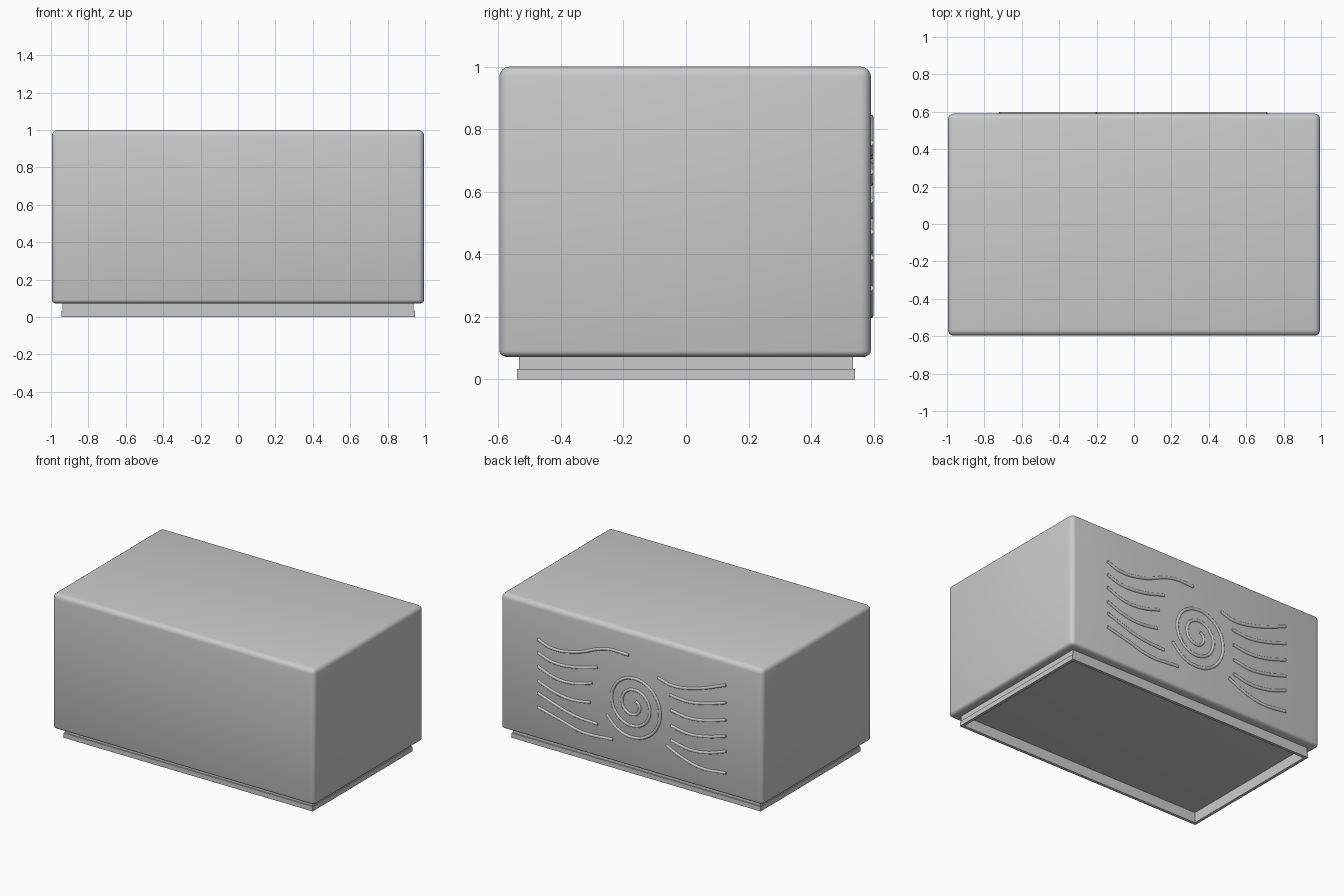
import bpy, bmesh, math
from mathutils import Matrix, Vector

if "Cube" in bpy.data.objects:
    bpy.data.objects.remove(bpy.data.objects["Cube"])


def finish(name, bm, smooth=None):
    me = bpy.data.meshes.new(name)
    bmesh.ops.recalc_face_normals(bm, faces=bm.faces)
    bm.to_mesh(me)
    bm.free()
    ob = bpy.data.objects.new(name, me)
    bpy.context.collection.objects.link(ob)
    if smooth:
        bpy.ops.object.select_all(action='DESELECT')
        ob.select_set(True)
        bpy.context.view_layer.objects.active = ob
        bpy.ops.object.shade_smooth_by_angle(angle=math.radians(smooth))
    return ob


# Main casing: rounded box
bm = bmesh.new()
bmesh.ops.create_cube(bm, size=1, matrix=Matrix.Translation((0, -0.003, 0.5355))
                      @ Matrix.Diagonal((1.99, 1.188, 0.929, 1)))
bmesh.ops.bevel(bm, geom=bm.edges[:], offset=0.032, segments=4, profile=0.5,
                affect='EDGES')
# tighten the rounding along the bottom edge
for v in bm.verts:
    if v.co.z < 0.11:
        v.co.z = 0.071 + (v.co.z - 0.071) * 0.6
finish("casing", bm, 40)

# Base: hollow stepped skirt, a closed section swept round a rectangle
section = [(0.0, 0.0), (0.0, 0.033), (-0.006, 0.033), (-0.006, 0.075),
           (-0.02, 0.075), (-0.02, 0.0)]
bm = bmesh.new()
corners = [(1, 1), (-1, 1), (-1, -1), (1, -1)]
loops = [[bm.verts.new((sx * (0.945 + o), sy * (0.54 + o), z)) for o, z in section]
         for sx, sy in corners]
n = len(section)
for i in range(4):
    a, b = loops[i], loops[(i + 1) % 4]
    for j in range(n):
        k = (j + 1) % n
        bm.faces.new((a[j], b[j], b[k], a[k]))
finish("base_skirt", bm)


# Raised line on the back face, from (x, z) points
def raised_line(name, pts):
    cu = bpy.data.curves.new(name, 'CURVE')
    cu.dimensions = '3D'
    cu.bevel_depth = 0.0105
    cu.bevel_resolution = 2
    cu.resolution_u = 8
    cu.use_fill_caps = True
    sp = cu.splines.new('BEZIER')
    sp.bezier_points.add(len(pts) - 1)
    for bp, (x, z) in zip(sp.bezier_points, pts):
        bp.co = (x, 0.5895, z)
        bp.handle_left_type = bp.handle_right_type = 'AUTO'
    ob = bpy.data.objects.new(name, cu)
    bpy.context.collection.objects.link(ob)
    bpy.ops.object.select_all(action='DESELECT')
    ob.select_set(True)
    bpy.context.view_layer.objects.active = ob
    bpy.ops.object.convert(target='MESH')
    bpy.ops.object.shade_smooth_by_angle(angle=math.radians(50))


# Wavy lines on each side of the spiral
waves = [
    [(.71, .757), (.61, .725), (.44, .742), (.18, .832), (.02, .833)],
    [(.71, .665), (.60, .632), (.445, .638), (.255, .685)],
    [(.71, .573), (.575, .527), (.44, .528), (.295, .567)],
    [(.71, .473), (.575, .427), (.445, .413), (.31, .430)],
    [(.71, .390), (.575, .345), (.44, .310), (.255, .296)],
    [(.71, .292), (.535, .250), (.38, .212), (.14, .222)],
    [(-.20, .738), (-.31, .713), (-.485, .740), (-.72, .825)],
    [(-.29, .644), (-.43, .634), (-.56, .656), (-.72, .705)],
    [(-.30, .540), (-.43, .524), (-.56, .540), (-.72, .587)],
    [(-.30, .435), (-.43, .415), (-.56, .430), (-.72, .475)],
    [(-.30, .335), (-.43, .310), (-.56, .320), (-.72, .370)],
    [(-.265, .292), (-.37, .245), (-.52, .207), (-.72, .221)],
]
for i, w in enumerate(waves):
    raised_line(f"wave_line_{i + 1}", w)

# Spiral in the middle of the back
spiral = []
for i in range(32):
    turn = i / 12
    r = 0.235 - 0.078 * turn
    a = math.radians(210) + turn * 2 * math.pi
    spiral.append((-0.015 - r * math.cos(a), 0.50 + r * math.sin(a)))
raised_line("spiral_line", spiral)
